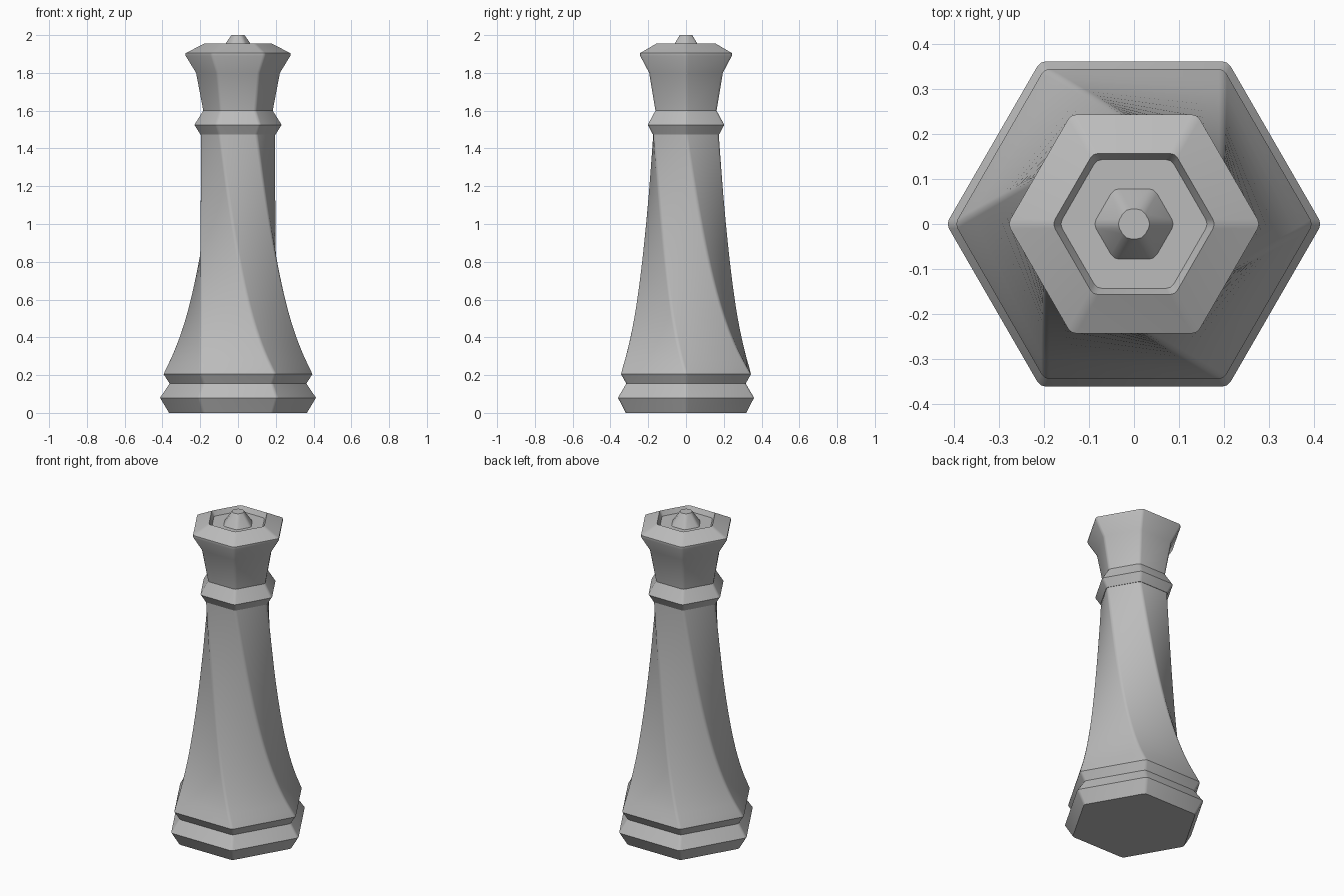
import bpy, bmesh, math
from mathutils import Vector

cube = bpy.data.objects.get("Cube")
if cube:
    bpy.data.objects.remove(cube, do_unlink=True)

grey = bpy.data.materials.new("plain grey")
grey.use_nodes = True
colour = (0.5, 0.5, 0.5, 1)
grey.diffuse_color = colour
grey.node_tree.nodes["Principled BSDF"].inputs["Base Color"].default_value = colour

SETBACK = 0.012


def hexagon(radius, z, turn=0.0):
    """Hexagon outline with slightly rounded corners."""
    pts = []
    for i in range(6):
        a = turn + i * math.pi / 3
        out = Vector((math.cos(a), math.sin(a), 0))
        side = Vector((-out.y, out.x, 0))
        corner = out * radius + Vector((0, 0, z))
        back, across = SETBACK * 0.5, SETBACK * math.sqrt(0.75)
        pts += [corner - out * back - side * across,
                corner - out * back * 0.53,
                corner - out * back + side * across]
        pts[-2] = corner - out * SETBACK * 0.268
    return pts


def build(name, rings):
    """Closed solid through a stack of (radius, z, turn) hexagons."""
    bm = bmesh.new()
    loops = [[bm.verts.new(p) for p in hexagon(*r)] for r in rings]
    for low, high in zip(loops, loops[1:]):
        n = len(low)
        for i in range(n):
            j = (i + 1) % n
            bm.faces.new((low[i], low[j], high[j], high[i]))
    bm.faces.new(loops[0][::-1])
    bm.faces.new(loops[-1])
    mesh = bpy.data.meshes.new(name)
    bm.to_mesh(mesh)
    bm.free()
    mesh.materials.append(grey)
    obj = bpy.data.objects.new(name, mesh)
    bpy.context.collection.objects.link(obj)
    bpy.ops.object.select_all(action="DESELECT")
    obj.select_set(True)
    bpy.context.view_layer.objects.active = obj
    bpy.ops.object.shade_smooth_by_angle(angle=math.radians(33))
    return obj


# Stepped foot
build("base", [(0.368, 0), (0.416, 0.08), (0.365, 0.155), (0.397, 0.205)])

# Flared shaft, turning a sixth of a circle on the way up
STEPS, LOW, HIGH = 32, 0.205, 1.475
shaft = []
for k in range(STEPS + 1):
    t = k / STEPS
    swing = math.pi / 3
    shaft.append((0.2 / math.cos(swing * (1 - t)), LOW + (HIGH - LOW) * t, -swing * t))
shaft[0] = (0.397, LOW, 0)
build("twisted_shaft", shaft)

# Ring under the head
build("collar", [(0.203, 1.475), (0.234, 1.525), (0.187, 1.6)])

# Flared head with a sunken top
build("head", [(0.187, 1.6), (0.225, 1.8), (0.28, 1.89), (0.28, 1.905),
               (0.181, 1.955), (0.165, 1.925)])

# Small finial
build("finial", [(0.09, 1.925), (0.038, 2.0)])
